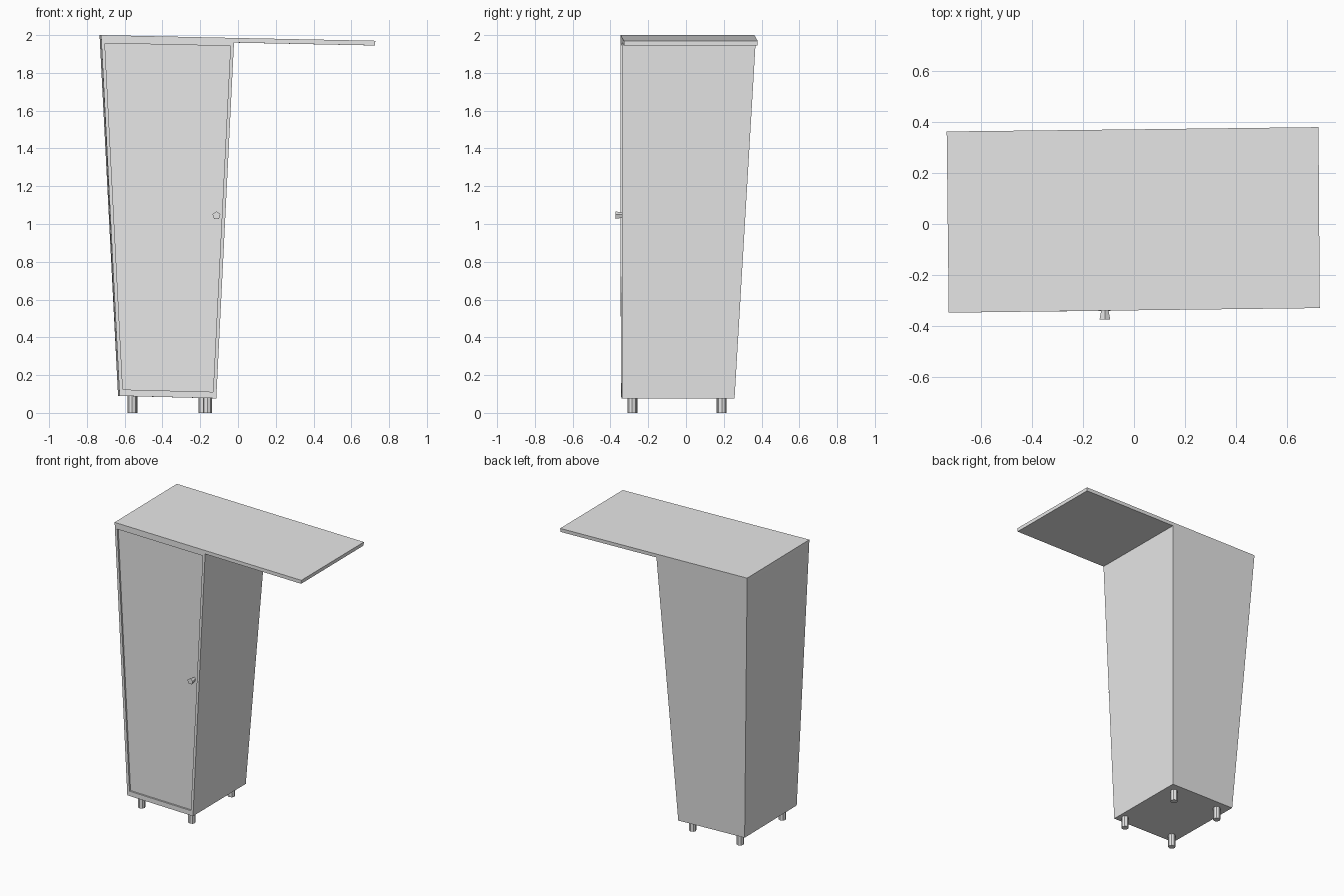
import bpy, bmesh
from math import pi
from mathutils import Vector, Matrix

cube = bpy.data.objects.get("Cube")
if cube:
    bpy.data.objects.remove(cube, do_unlink=True)

grey = bpy.data.materials.new("light grey")
grey.use_nodes = True
grey.diffuse_color = (0.8, 0.8, 0.8, 1)
grey.node_tree.nodes["Principled BSDF"].inputs["Base Color"].default_value = (0.8, 0.8, 0.8, 1)


def add_object(name, bm):
    bmesh.ops.recalc_face_normals(bm, faces=bm.faces)
    mesh = bpy.data.meshes.new(name)
    bm.to_mesh(mesh)
    bm.free()
    mesh.materials.append(grey)
    obj = bpy.data.objects.new(name, mesh)
    bpy.context.collection.objects.link(obj)
    return obj


def add_cone(name, sides, r_low, r_high, height, matrix):
    bm = bmesh.new()
    bmesh.ops.create_cone(bm, cap_ends=True, segments=sides, radius1=r_low,
                          radius2=r_high, depth=height, matrix=matrix)
    return add_object(name, bm)


# Cabinet: tapered box, slightly askew, corners in order front left,
# front right, back right, back left as seen from the front
bottom = [Vector(c) for c in ((-0.627, -0.345, 0.09), (-0.115, -0.34, 0.077),
                              (-0.119, 0.257, 0.077), (-0.635, 0.25, 0.09))]
top = [Vector(c) for c in ((-0.725, -0.347, 2.0), (-0.02, -0.338, 1.985),
                           (-0.025, 0.37, 1.985), (-0.733, 0.362, 2.0))]
under = [t.lerp(b, 0.013) for t, b in zip(top, bottom)]

bm = bmesh.new()
rings = [[bm.verts.new(c) for c in ring] for ring in (bottom, under, top)]
bm.faces.new(rings[0][::-1])
bm.faces.new(rings[2])
sides = []
for low, high in zip(rings, rings[1:]):
    for i in range(4):
        j = (i + 1) % 4
        sides.append(bm.faces.new((low[i], low[j], high[j], high[i])))
front, top_strip = sides[0], sides[5]
bm.normal_update()

# Worktop: overhang pulled out of the strip at the top of one side
ext = bmesh.ops.extrude_discrete_faces(bm, faces=[top_strip])["faces"]
bmesh.ops.translate(bm, verts=ext[0].verts, vec=(0.747, 0.009, -0.015))

# Door: inset panel, slightly recessed, with a taller bottom rail
bmesh.ops.inset_region(bm, faces=[front], thickness=0.018, use_even_offset=True)
for v in front.verts:
    if v.co.z < 1:
        v.co.z += 0.016
bmesh.ops.inset_region(bm, faces=[front], thickness=0, depth=0)
bmesh.ops.translate(bm, verts=front.verts, vec=(0, 0.012, 0))
add_object("cabinet", bm)

# Knob: flared pentagon on the door
add_cone("door_knob", 5, 0.012, 0.022, 0.052,
         Matrix.Translation((-0.114, -0.348, 1.045)) @ Matrix.Rotation(pi / 2, 4, "X"))

# Legs
for name, x, y in (("front_right_leg", -0.56, -0.28), ("front_left_leg", -0.162, -0.285),
                   ("back_right_leg", -0.556, 0.185), ("back_left_leg", -0.185, 0.19)):
    add_cone(name, 8, 0.024, 0.024, 0.1, Matrix.Translation((x, y, 0.05)))
